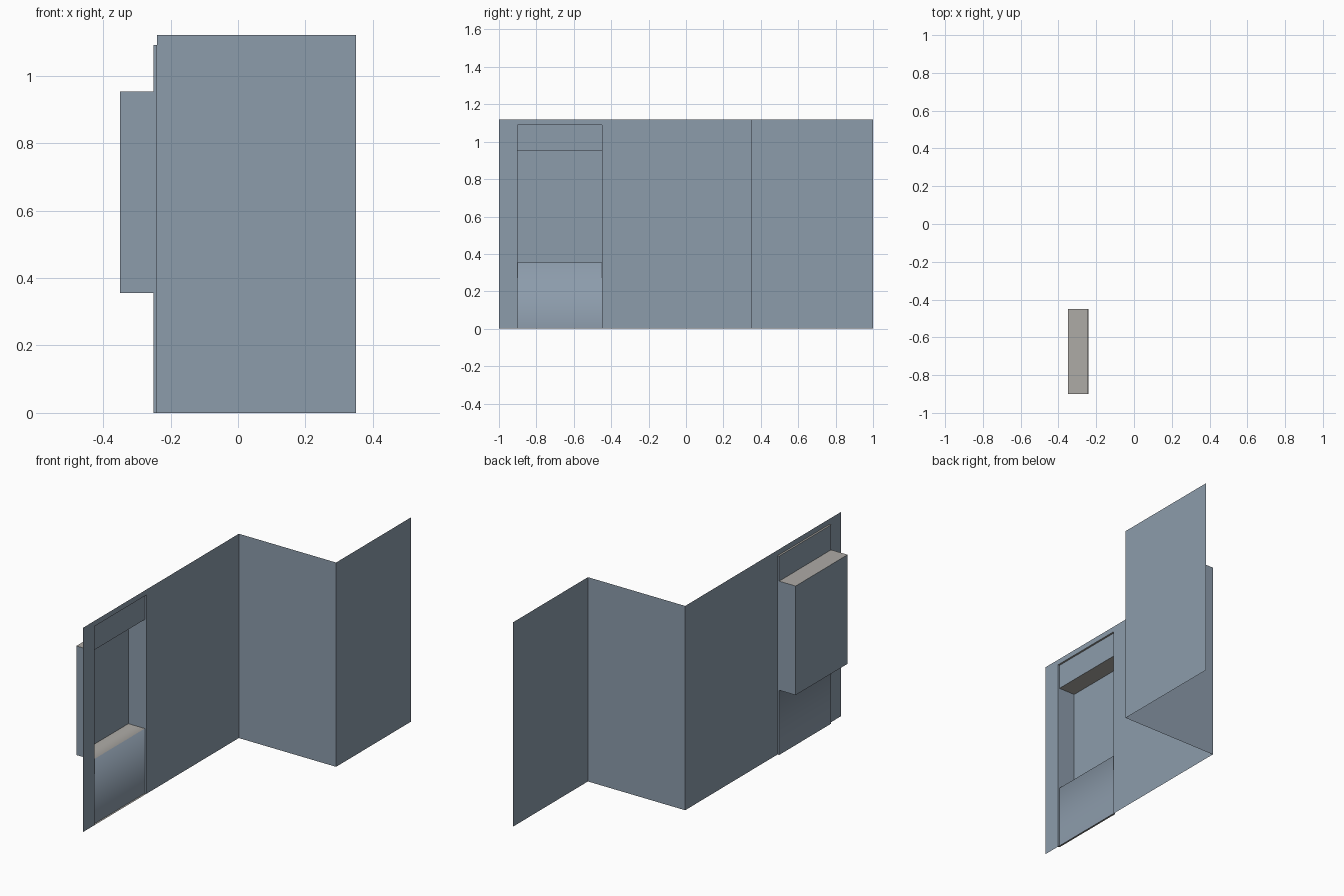
import bpy
import bmesh

if "Cube" in bpy.data.objects:
    bpy.data.objects.remove(bpy.data.objects["Cube"])

H = 1.12                      # wall height
XW = -0.24                    # plane of the front wall section
Y0, Y1, ZT = -0.90, -0.45, 1.09   # door-sized opening


def material(name, rgb):
    m = bpy.data.materials.new(name)
    m.diffuse_color = (*rgb, 1.0)
    m.use_nodes = True
    m.node_tree.nodes["Principled BSDF"].inputs["Base Color"].default_value = m.diffuse_color
    return m


blue_grey = material("blue grey wall", (0.265, 0.332, 0.41))
warm_grey = material("warm grey ledge", (0.42, 0.405, 0.38))


def finish(bm, name, mats):
    bmesh.ops.remove_doubles(bm, verts=bm.verts, dist=1e-5)
    me = bpy.data.meshes.new(name)
    bm.to_mesh(me)
    bm.free()
    for m in mats:
        me.materials.append(m)
    ob = bpy.data.objects.new(name, me)
    bpy.context.collection.objects.link(ob)
    return ob


def face(bm, pts):
    return bm.faces.new([bm.verts.new(p) for p in pts])


# Zigzag wall: thin upright sheets along a plan path, leaving out the opening
path = [(XW, -1), (XW, Y0), (XW, Y1), (XW, 0.35), (0.35, 0.35), (0.35, 1)]
bm = bmesh.new()
for i, ((ax, ay), (bx, by)) in enumerate(zip(path, path[1:])):
    for lo, hi in ((0, ZT), (ZT, H)):
        if i == 1 and lo == 0:
            continue
        face(bm, [(ax, ay, lo), (bx, by, lo), (bx, by, hi), (ax, ay, hi)])
finish(bm, "zigzag_wall", [blue_grey])

# Recess: shallow panel with a deep niche, one side profile (x, z) swept along y
profile = [(XW, 0), (-0.25, 0), (-0.25, 0.355), (-0.35, 0.355),
           (-0.35, 0.953), (-0.25, 0.953), (-0.25, ZT), (XW, ZT)]
bm = bmesh.new()
for i, ((ax, az), (bx, bz)) in enumerate(zip(profile, profile[1:])):
    f = face(bm, [(ax, Y0, az), (bx, Y0, bz), (bx, Y1, bz), (ax, Y1, az)])
    f.material_index = 1 if az == bz else 0   # level faces are warm grey
    f.smooth = i in (1, 2)                    # lower panel rolls into the sill
# side cheeks of recess and niche
face(bm, [(x, Y0, z) for x, z in reversed(profile)])
face(bm, [(x, Y1, z) for x, z in profile])
# face the inside of the recess
bm.normal_update()
for f in list(bm.faces):
    c = f.calc_center_median()
    n = f.normal
    if abs(n.x) > 0.9:
        out = n.x < 0
    elif abs(n.y) > 0.9:
        out = n.y * (c.y - (Y0 + Y1) / 2) > 0
    else:
        out = n.z * (c.z - 0.65) > 0
    if out:
        f.normal_flip()
finish(bm, "recess_niche", [blue_grey, warm_grey])
